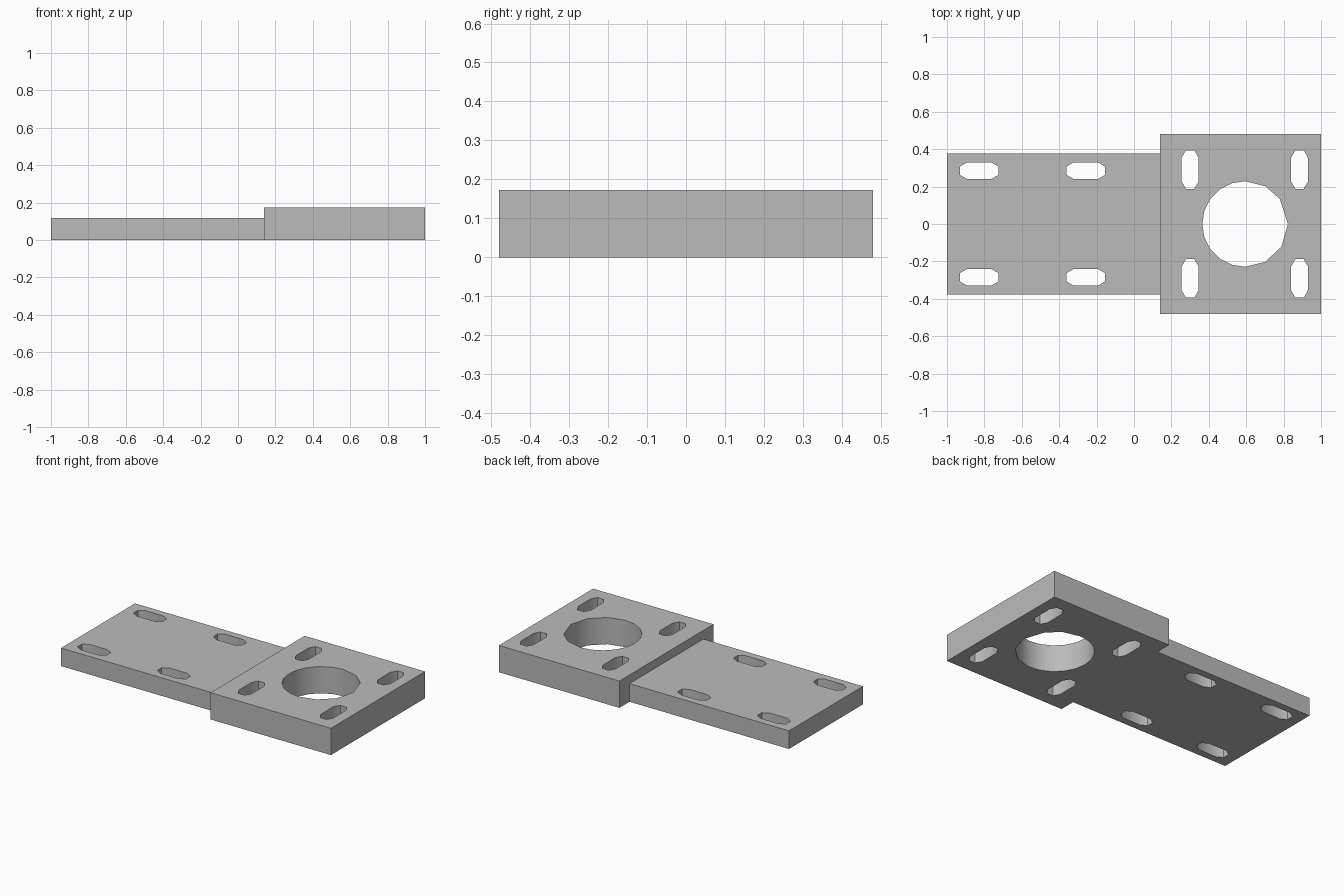
import bpy
import bmesh
from math import radians, sin, cos

cube = bpy.data.objects.get("Cube")
if cube:
    bpy.data.objects.remove(cube, do_unlink=True)

steel = bpy.data.materials.new("plain_grey")
steel.use_nodes = True
grey = (0.5, 0.5, 0.5, 1)
steel.diffuse_color = grey
steel.node_tree.nodes["Principled BSDF"].inputs["Base Color"].default_value = grey


def slot(cx, cy, upright=False, r=0.045, reach=0.064):
    """Outline of a long slot with three-sided ends."""
    pts = []
    for side, start in ((1, -90), (-1, 90)):
        for i in range(4):
            a = radians(start + 60 * i)
            pts.append((side * reach + r * cos(a), r * sin(a)))
    if upright:
        pts = [(-y, x) for x, y in pts]
    return [(cx + x, cy + y) for x, y in pts]


def plate(name, x0, x1, half_width, height, holes):
    """Flat plate: fill the outline around its holes, then extrude it."""
    outline = [(x0, -half_width), (x1, -half_width), (x1, half_width), (x0, half_width)]
    bm = bmesh.new()
    edges = []
    for loop in [outline] + holes:
        verts = [bm.verts.new((x, y, 0)) for x, y in loop]
        edges += [bm.edges.new((v, verts[i - 1])) for i, v in enumerate(verts)]
    bmesh.ops.triangle_fill(bm, edges=edges, use_beauty=True, normal=(0, 0, 1))
    top = bmesh.ops.extrude_face_region(bm, geom=bm.faces[:], use_keep_orig=True)
    moved = [g for g in top["geom"] if isinstance(g, bmesh.types.BMVert)]
    bmesh.ops.translate(bm, verts=moved, vec=(0, 0, height))
    bmesh.ops.recalc_face_normals(bm, faces=bm.faces[:])
    mesh = bpy.data.meshes.new(name)
    bm.to_mesh(mesh)
    bm.free()
    mesh.materials.append(steel)
    obj = bpy.data.objects.new(name, mesh)
    bpy.context.collection.objects.link(obj)
    bpy.ops.object.select_all(action="DESELECT")
    obj.select_set(True)
    bpy.context.view_layer.objects.active = obj
    bpy.ops.object.shade_smooth_by_angle(angle=radians(40))


# Thin plate with lengthwise slots
plate("thin_plate", -1, 0.14, 0.377, 0.117,
      [slot(x, y) for x in (-0.828, -0.258) for y in (-0.285, 0.285)])

# Thick plate with crosswise slots and a large bore, coarser on its outer side
angles = [0, 36, 62] + list(range(90, 271, 18)) + [298, 328]
bore = [(0.594 + 0.229 * cos(radians(a)), 0.229 * sin(radians(a))) for a in angles]
plate("thick_plate", 0.14, 1, 0.48, 0.173,
      [slot(x, y, True) for x in (0.3, 0.885) for y in (-0.291, 0.291)] + [bore])
